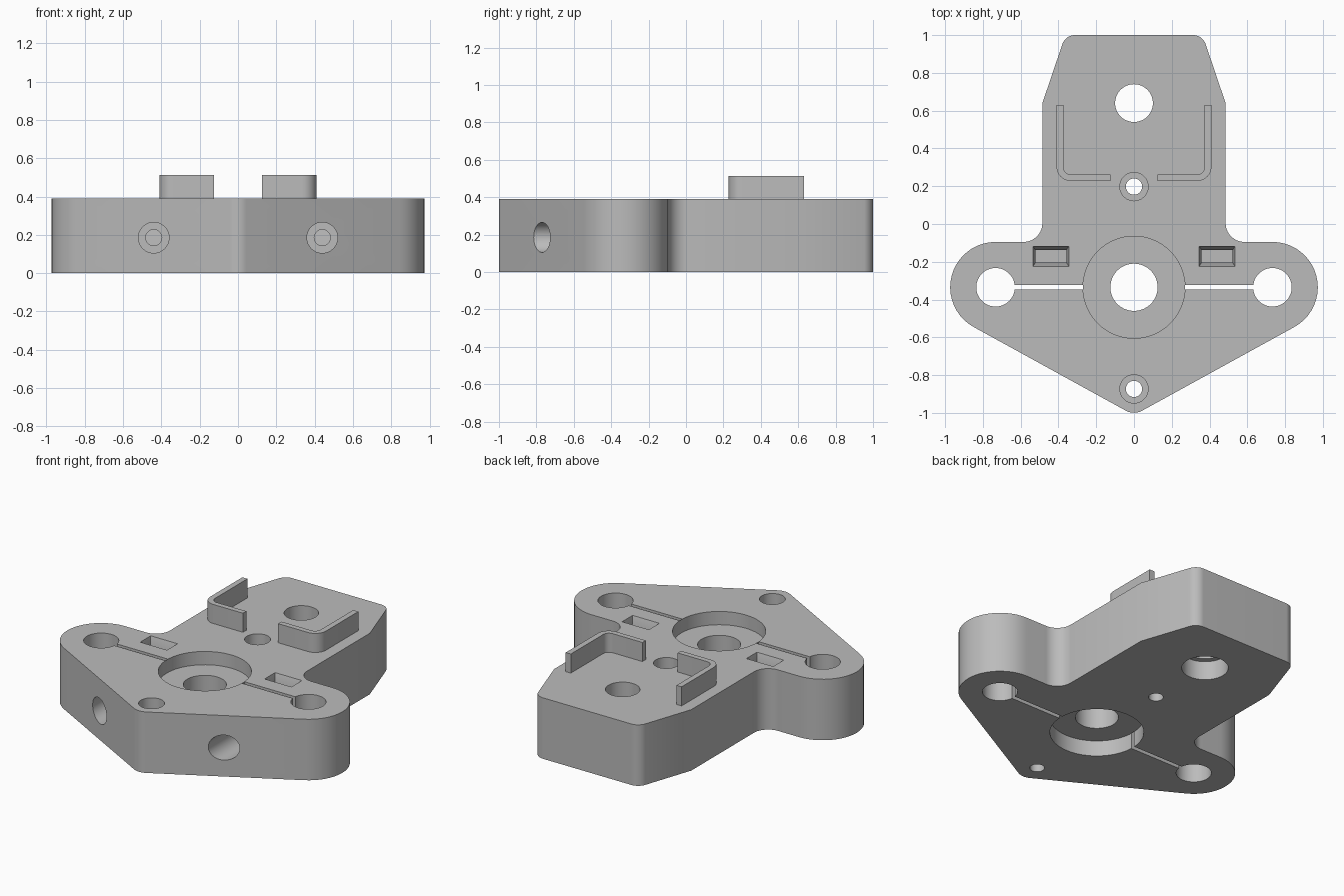
import bpy, bmesh, math
from mathutils import Vector

if "Cube" in bpy.data.objects:
    bpy.data.objects.remove(bpy.data.objects["Cube"])

grey = bpy.data.materials.new("plain grey")
grey.use_nodes = True
grey.diffuse_color = (0.5, 0.5, 0.5, 1)
grey.node_tree.nodes["Principled BSDF"].inputs["Base Color"].default_value = (0.5, 0.5, 0.5, 1)

HEIGHT = 0.39
HUB_Y = -0.335


def fillet(corners, steps=20):
    """Round each (x, y, radius) corner of a closed outline."""
    out = []
    n = len(corners)
    for i, (x, y, r) in enumerate(corners):
        p = Vector((x, y))
        if r == 0:
            out.append(p)
            continue
        a = (Vector(corners[i - 1][:2]) - p).normalized()
        b = (Vector(corners[(i + 1) % n][:2]) - p).normalized()
        half = a.angle(b) / 2
        centre = p + (a + b).normalized() * r / math.sin(half)
        start = p + a * r / math.tan(half) - centre
        end = p + b * r / math.tan(half) - centre
        a0 = math.atan2(start.y, start.x)
        turn = math.atan2(end.y, end.x) - a0
        turn = (turn + math.pi) % (2 * math.pi) - math.pi
        for k in range(steps + 1):
            t = a0 + turn * k / steps
            out.append(centre + Vector((math.cos(t), math.sin(t))) * r)
    return out


def finish(name, bm):
    bmesh.ops.recalc_face_normals(bm, faces=bm.faces)
    mesh = bpy.data.meshes.new(name)
    bm.to_mesh(mesh)
    bm.free()
    mesh.materials.append(grey)
    obj = bpy.data.objects.new(name, mesh)
    bpy.context.collection.objects.link(obj)
    return obj


def prism(name, outline, z0, z1):
    bm = bmesh.new()
    face = bm.faces.new([bm.verts.new((p[0], p[1], z0)) for p in outline])
    top = bmesh.ops.extrude_face_region(bm, geom=[face])["geom"]
    moved = [v for v in top if isinstance(v, bmesh.types.BMVert)]
    bmesh.ops.translate(bm, verts=moved, vec=(0, 0, z1 - z0))
    return finish(name, bm)


def rectangle(x, y, w, d):
    return [(x + sx * w / 2, y + sy * d / 2)
            for sx, sy in ((-1, -1), (1, -1), (1, 1), (-1, 1))]


def circle(x, y, r, n=64):
    return [(x + r * math.cos(2 * math.pi * k / n), y + r * math.sin(2 * math.pi * k / n))
            for k in range(n)]


def activate(obj):
    bpy.ops.object.select_all(action='DESELECT')
    obj.select_set(True)
    bpy.context.view_layer.objects.active = obj


def cut(cutter):
    cutter.hide_render = True
    activate(body)
    mod = body.modifiers.new("cut", 'BOOLEAN')
    mod.operation = 'DIFFERENCE'
    mod.solver = 'EXACT'
    mod.object = cutter
    bpy.ops.object.modifier_apply(modifier=mod.name)
    bpy.data.objects.remove(cutter)


def drill(x, y, r, z0=-0.1, z1=0.6):
    cut(prism("drill_cutter", circle(x, y, r), z0, z1))


def drill_forward(x, z, r, y0, y1):
    """Round hole along the y axis."""
    cutter = prism("side_cutter", circle(x, -z, r), y0, y1)
    for v in cutter.data.vertices:
        v.co = (v.co.x, v.co.z, -v.co.y)
    cutter.data.flip_normals()
    bm = bmesh.new()
    bm.from_mesh(cutter.data)
    bmesh.ops.recalc_face_normals(bm, faces=bm.faces)
    bm.to_mesh(cutter.data)
    bm.free()
    cut(cutter)


# body outline: pointed front, round ears, narrow tapered tail
half = [(1.668, -0.095, 0.24), (0.485, -0.095, 0.1), (0.485, 0.64, 0), (0.363, 1.0, 0.07)]
outline = [(0, -1.012, 0.09)] + half + [(-x, y, r) for x, y, r in reversed(half)]
body = prism("body_plate", fillet(outline), 0, HEIGHT)

# hub bore with a recess above and below
drill(0, HUB_Y, 0.125)
drill(0, HUB_Y, 0.27, HEIGHT - 0.085)
drill(0, HUB_Y, 0.272, z1=0.1)

# tail bore with a wider seat below
drill(0, 0.64, 0.1)
drill(0, 0.64, 0.135, z1=0.12)

# countersunk screw holes on the centre line
for y in (0.198, -0.873):
    drill(0, y, 0.043)
    drill(0, y, 0.075, 0.2)

for side in (-1, 1):
    # ear bore and its clamping slit
    drill(side * 0.733, HUB_Y, 0.102)
    cut(prism("slit_cutter", rectangle(side * 0.485, HUB_Y, 0.43, 0.026), -0.1, 0.6))

    # clamp screw hole with a wide head seat
    drill_forward(side * 0.44, 0.185, 0.042, -1.1, -0.15)
    drill_forward(side * 0.44, 0.185, 0.08, -1.1, -0.55)

    # nut pocket with a flared mouth
    pocket = prism("pocket_cutter", rectangle(side * 0.44, -0.171, 0.165, 0.068), 0.1, 0.5)
    cut(pocket)
    mouth = prism("mouth_cutter", rectangle(side * 0.44, -0.171, 0.165, 0.068), HEIGHT - 0.06, HEIGHT + 0.02)
    for v in mouth.data.vertices:
        if v.co.z > HEIGHT:
            v.co.x = side * 0.44 + (v.co.x - side * 0.44) * 1.2
            v.co.y = -0.171 + (v.co.y + 0.171) * 1.75
    cut(mouth)

# corner fences standing on the tail
fence = [(0.125, 0.228, 0), (0.41, 0.228, 0.075), (0.41, 0.63, 0),
         (0.374, 0.63, 0), (0.374, 0.262, 0.04), (0.125, 0.262, 0)]
parts = [body]
for name, side in (("left_fence", 1), ("right_fence", -1)):
    pts = fillet([(side * x, y, r) for x, y, r in fence], 10)
    parts.append(prism(name, pts, HEIGHT - 0.005, 0.512))

for part in parts:
    activate(part)
    bpy.ops.object.shade_smooth_by_angle(angle=math.radians(30))
